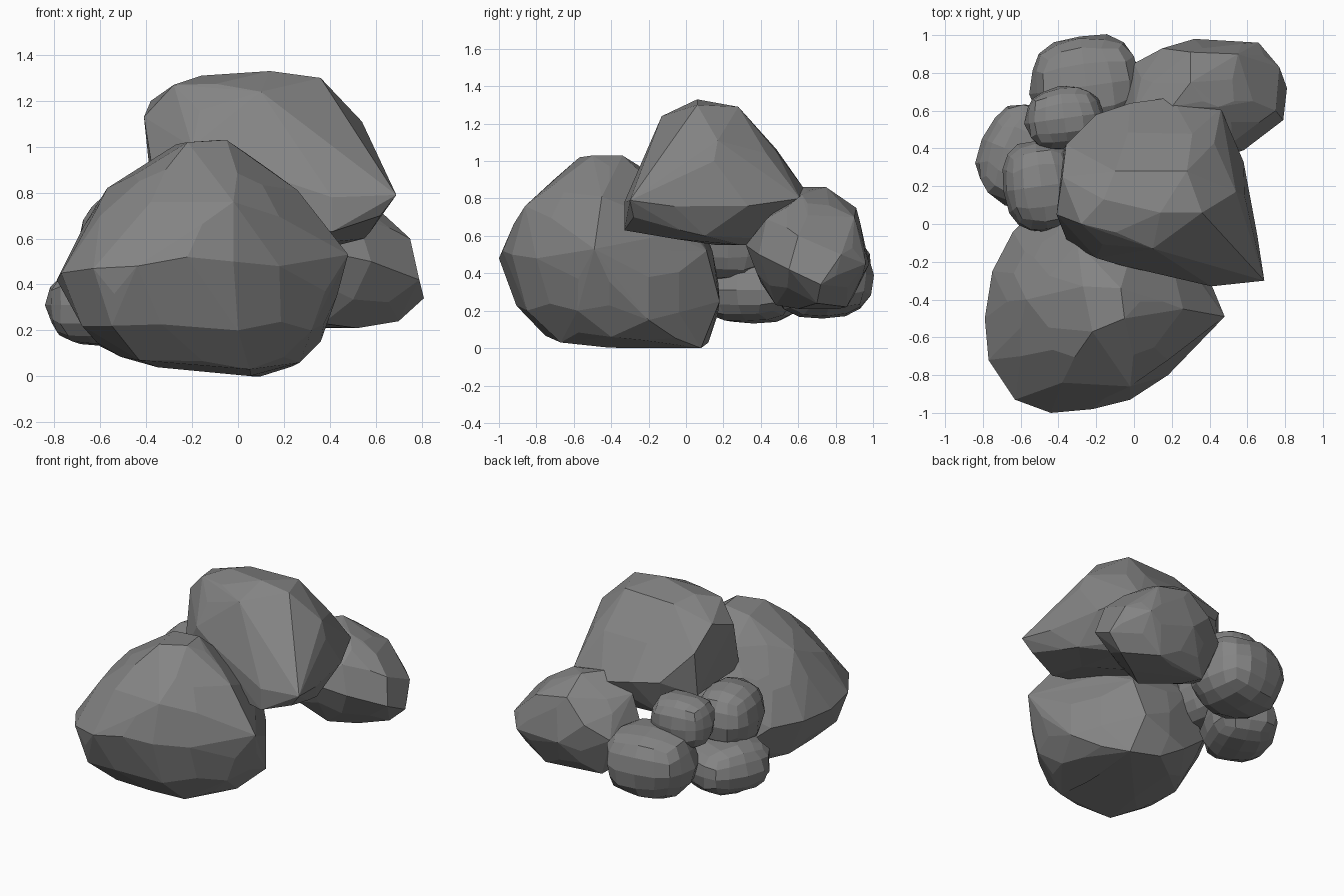
import bpy, bmesh, random
from mathutils import Vector, Matrix
from mathutils.bvhtree import BVHTree
from math import radians

random.seed(4)
stone = bpy.data.materials.new("stone_grey")
stone.diffuse_color = (0.23, 0.23, 0.23, 1)


def quad_sphere(cuts):
    """Unit ball made of a quad grid, like a subdivided cube."""
    bm = bmesh.new()
    bmesh.ops.create_cube(bm, size=2)
    bmesh.ops.subdivide_edges(bm, edges=bm.edges[:], cuts=cuts, use_grid_fill=True)
    for v in bm.verts:
        v.co.normalize()
    return bm


def hull_of(points):
    bm = bmesh.new()
    for p in points:
        bm.verts.new(p)
    bmesh.ops.convex_hull(bm, input=bm.verts[:])
    loose = [v for v in bm.verts if not v.link_faces]
    bmesh.ops.delete(bm, geom=loose, context='VERTS')
    return bm


def finish(name, bm):
    bmesh.ops.recalc_face_normals(bm, faces=bm.faces[:])
    mesh = bpy.data.meshes.new(name)
    bm.to_mesh(mesh)
    bm.free()
    mesh.materials.append(stone)
    obj = bpy.data.objects.new(name, mesh)
    bpy.context.collection.objects.link(obj)
    return obj


def boulder(name, corners, cuts=4, bulge=0.6):
    """Hull of a few corner points, slightly rounded out between them."""
    pts = [Vector(p) for p in corners]
    hull = hull_of(pts)
    tree = BVHTree.FromBMesh(hull)
    hull.free()
    lo = Vector([min(p[i] for p in pts) for i in range(3)])
    hi = Vector([max(p[i] for p in pts) for i in range(3)])
    mid, half = (lo + hi) / 2, (hi - lo) / 2
    grid = quad_sphere(cuts)
    skin = list(pts)
    for v in grid.verts:
        d = (v.co * half).normalized()
        hit, normal = tree.ray_cast(mid + d * 5, -d)[:2]
        if hit:
            gap = min((hit - p).length for p in pts)
            q = hit + d * min(bulge * gap * gap, 0.025)
            if gap > 0.07:
                q = Vector([min(max(q[i], lo[i]), hi[i]) for i in range(3)])
                skin.append(q)
    grid.free()
    bm = hull_of(skin)
    bmesh.ops.dissolve_limit(bm, angle_limit=radians(7), verts=bm.verts[:], edges=bm.edges[:])
    return finish(name, bm)


def pebble(name, centre, half, turn=0, cuts=3):
    """Blocky rounded stone with slightly uneven facets."""
    bm = quad_sphere(cuts)
    c, h = Vector(centre), Vector(half)
    rot = Matrix.Rotation(radians(turn), 3, 'Z')
    for v in bm.verts:
        d = v.co
        r = sum(abs(x) ** 2.4 for x in d) ** (-1 / 2.4)
        v.co = c + rot @ (d * h * r * random.uniform(0.95, 1.03))
    return finish(name, bm)


# Large boulder at the front
boulder("front_boulder", [
    (0.48, -0.49, 0.53), (-0.22, -0.57, 1.02), (-0.05, -0.5, 1.03), (-0.07, -0.34, 1.03),
    (-0.27, -0.33, 1.01), (-0.79, -0.5, 0.42), (-0.75, -0.25, 0.42), (-0.77, -0.72, 0.45),
    (-0.63, -0.93, 0.47), (-0.57, -0.4, 0.82), (-0.6, -0.7, 0.7), (-0.44, -1.0, 0.48),
    (-0.22, -0.98, 0.52), (-0.02, -0.93, 0.5), (0.18, -0.8, 0.48), (-0.38, -0.84, 0.76),
    (-0.02, -0.86, 0.76), (0.26, -0.45, 0.81), (0.34, -0.6, 0.55), (-0.55, -0.9, 0.22),
    (0.0, -0.85, 0.2), (-0.43, -0.75, 0.07), (0.05, -0.67, 0.03), (0.27, -0.4, 0.06),
    (0.1, 0.08, 0.0), (-0.12, 0.12, 0.03), (0.05, 0.18, 0.25), (-0.3, 0.15, 0.14),
    (0.36, -0.2, 0.15), (0.36, -0.2, 0.38), (0.1, 0.11, 0.52), (-0.35, 0.12, 0.58),
    (-0.64, -0.04, 0.42), (-0.6, -0.3, 0.13), (-0.3, -0.1, 0.88), (0.32, -0.58, 0.2),
    (-0.5, 0.1, 0.3), (-0.68, -0.72, 0.22),
], cuts=5, bulge=0.4)

# Leaning boulder resting on top
boulder("upper_boulder", [
    (0.69, -0.3, 0.79), (0.62, -0.28, 0.7), (0.41, -0.33, 0.63), (0.41, -0.33, 0.78),
    (-0.41, 0.05, 1.13), (-0.38, 0.25, 1.2), (-0.38, 0.02, 0.93), (-0.36, 0.42, 1.05),
    (-0.37, 0.4, 0.75), (-0.28, 0.0, 1.27), (0.1, -0.13, 1.24), (0.14, 0.06, 1.33),
    (-0.16, 0.13, 1.31), (0.36, 0.06, 1.3), (0.28, 0.28, 1.29), (-0.1, 0.28, 1.28),
    (-0.02, 0.64, 0.84), (0.2, 0.67, 0.8), (0.46, 0.61, 0.8), (-0.2, 0.58, 0.86),
    (0.54, 0.17, 1.11), (0.585, 0.15, 1.0), (0.58, 0.33, 0.76), (0.0, -0.22, 0.64),
    (-0.35, -0.1, 0.76), (0.3, -0.23, 0.98), (0.35, 0.3, 0.55), (-0.1, 0.3, 0.55),
    (0.55, 0.1, 0.6), (-0.15, 0.5, 0.6), (0.3, 0.5, 0.58), (0.58, -0.15, 0.95),
    (-0.2, -0.18, 1.0),
], cuts=3, bulge=0.3)

# Medium boulder at the back right
boulder("back_right_boulder", [
    (0.63, 0.65, 0.71), (0.75, 0.6, 0.6), (0.81, 0.72, 0.34), (0.79, 0.55, 0.42),
    (0.7, 0.7, 0.24), (0.52, 0.6, 0.21), (0.37, 0.48, 0.23), (0.2, 0.4, 0.35),
    (0.58, 0.39, 0.5), (0.35, 0.32, 0.55), (0.66, 0.96, 0.45), (0.77, 0.83, 0.5),
    (0.32, 0.98, 0.45), (0.15, 0.93, 0.6), (0.3, 0.75, 0.86), (0.2, 0.62, 0.86),
    (0.45, 0.62, 0.82), (0.55, 0.9, 0.7), (-0.08, 0.6, 0.5), (0.0, 0.85, 0.5),
    (0.0, 0.6, 0.74), (0.1, 0.8, 0.22), (0.5, 0.86, 0.22), (0.3, 0.91, 0.75),
    (0.52, 0.43, 0.69), (-0.04, 0.6, 0.33),
], cuts=3)

# Small stones heaped at the back left
pebble("back_stone", (-0.25, 0.73, 0.39), (0.3, 0.27, 0.24), 8)
pebble("left_stone", (-0.58, 0.36, 0.31), (0.24, 0.28, 0.18), -22)
pebble("inner_stone", (-0.49, 0.2, 0.58), (0.2, 0.25, 0.22), 8)
pebble("top_stone", (-0.37, 0.56, 0.64), (0.21, 0.17, 0.18), 8)
